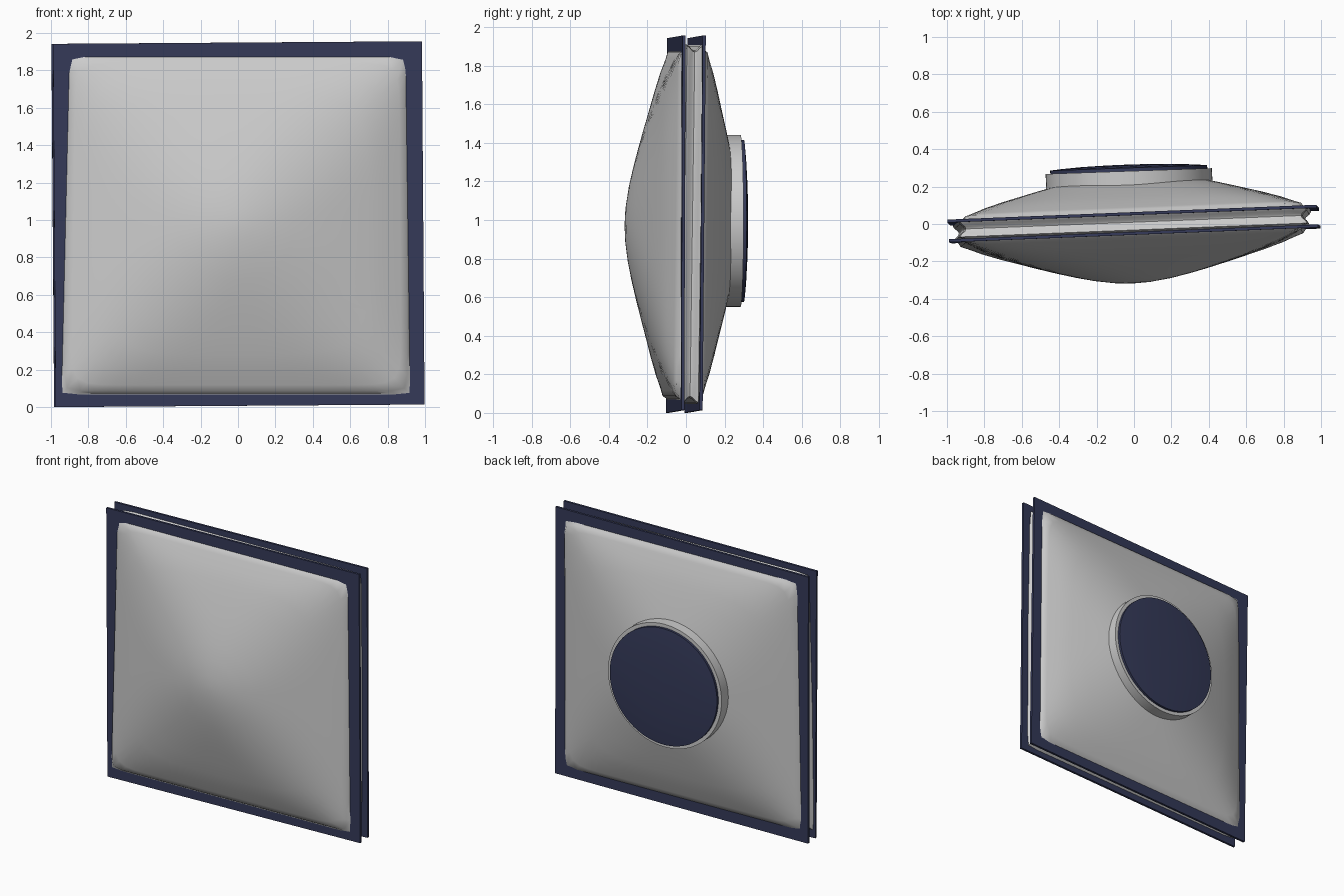
import bpy, bmesh
from math import sin, cos, pi, radians

if "Cube" in bpy.data.objects:
    bpy.data.objects.remove(bpy.data.objects["Cube"])

MID = 0.978   # height of the model's centre
N = 128       # points around each body ring

navy = bpy.data.materials.new("navy")
navy.diffuse_color = (0.035, 0.042, 0.10, 1)
navy.use_nodes = True
navy.node_tree.nodes["Principled BSDF"].inputs["Base Color"].default_value = navy.diffuse_color


def finish(bm, name, material=None, angle=40):
    bmesh.ops.recalc_face_normals(bm, faces=bm.faces)
    me = bpy.data.meshes.new(name)
    bm.to_mesh(me)
    bm.free()
    ob = bpy.data.objects.new(name, me)
    bpy.context.collection.objects.link(ob)
    if material:
        me.materials.append(material)
    bpy.ops.object.select_all(action='DESELECT')
    ob.select_set(True)
    bpy.context.view_layer.objects.active = ob
    bpy.ops.object.shade_smooth_by_angle(angle=radians(angle))
    return ob


def loft(bm, rings, point, n):
    """Skin a list of rings, capping both ends."""
    loops = [[bm.verts.new(point(r, 2 * pi * i / n)) for i in range(n)] for r in rings]
    for a, b in zip(loops, loops[1:]):
        for i in range(n):
            j = (i + 1) % n
            bm.faces.new((a[i], a[j], b[j], b[i]))
    bm.faces.new(loops[0])
    bm.faces.new(loops[-1])


# Pillow body: rings go from round at the middle to square at the rim
def body_point(ring, a):
    s, y, p = ring
    c, d = cos(a), sin(a)
    k = s / (abs(c) ** p + abs(d) ** p) ** (1 / p)
    z = 0.905 * k * d
    x = -0.007 + 0.005 * z + (0.92 - 0.012 * z) * k * c
    return x, y + 0.04 * x + 0.014 * z, MID + z


front = [(0.02, .264, 2), (0.1, .260, 2), (0.22, .244, 2), (0.33, .222, 2.2),
         (0.44, .196, 2.5), (0.55, .167, 3), (0.66, .136, 3.7), (0.77, .104, 5),
         (0.87, .070, 8), (0.95, .036, 16), (0.985, .022, 40), (1.0, .0, 80)]
waist = [(1.03, -.045, 80), (1.02, -.03, 80), (1.0, -.015, 80), (0.995, -.003, 80),
         (1.0, .009, 80), (1.02, .024, 80), (1.03, .039, 80)]
rings = [(s, -0.053 - h, p) for s, h, p in front] + waist
rings += [(s, 0.047 + h * 0.88, p) for s, h, p in reversed(front)]
bm = bmesh.new()
loft(bm, rings, body_point, N)
finish(bm, "pillow_body")

# Two thin square rim plates, slightly turned
for name, x, y, tilt in (("front_rim_plate", 0.004, -0.053, 0.2),
                         ("back_rim_plate", -0.004, 0.047, 0.5)):
    bm = bmesh.new()
    bmesh.ops.create_cube(bm, size=1)
    bmesh.ops.scale(bm, vec=(1.974, 0.016, 1.942), verts=bm.verts)
    ob = finish(bm, name, navy)
    ob.location = (x, y, MID)
    ob.rotation_euler = (radians(-tilt), radians(-0.4), radians(2.3))


# Round back boss and its domed cap
def disc_point(ring, a):
    r, y = ring
    return r * cos(a), y, r * sin(a)


for name, profile, mat in (
        ("back_boss", [(0.445, 0.12), (0.445, 0.283)], None),
        ("boss_cap", [(0.42, 0.275), (0.42, 0.300), (0.36, 0.306), (0.25, 0.313),
                      (0.12, 0.317), (0.01, 0.318)], navy)):
    bm = bmesh.new()
    loft(bm, profile, disc_point, 96)
    ob = finish(bm, name, mat)
    ob.location = (-0.018, 0, 0.995)
    ob.rotation_euler = (0, 0, radians(2.0))
